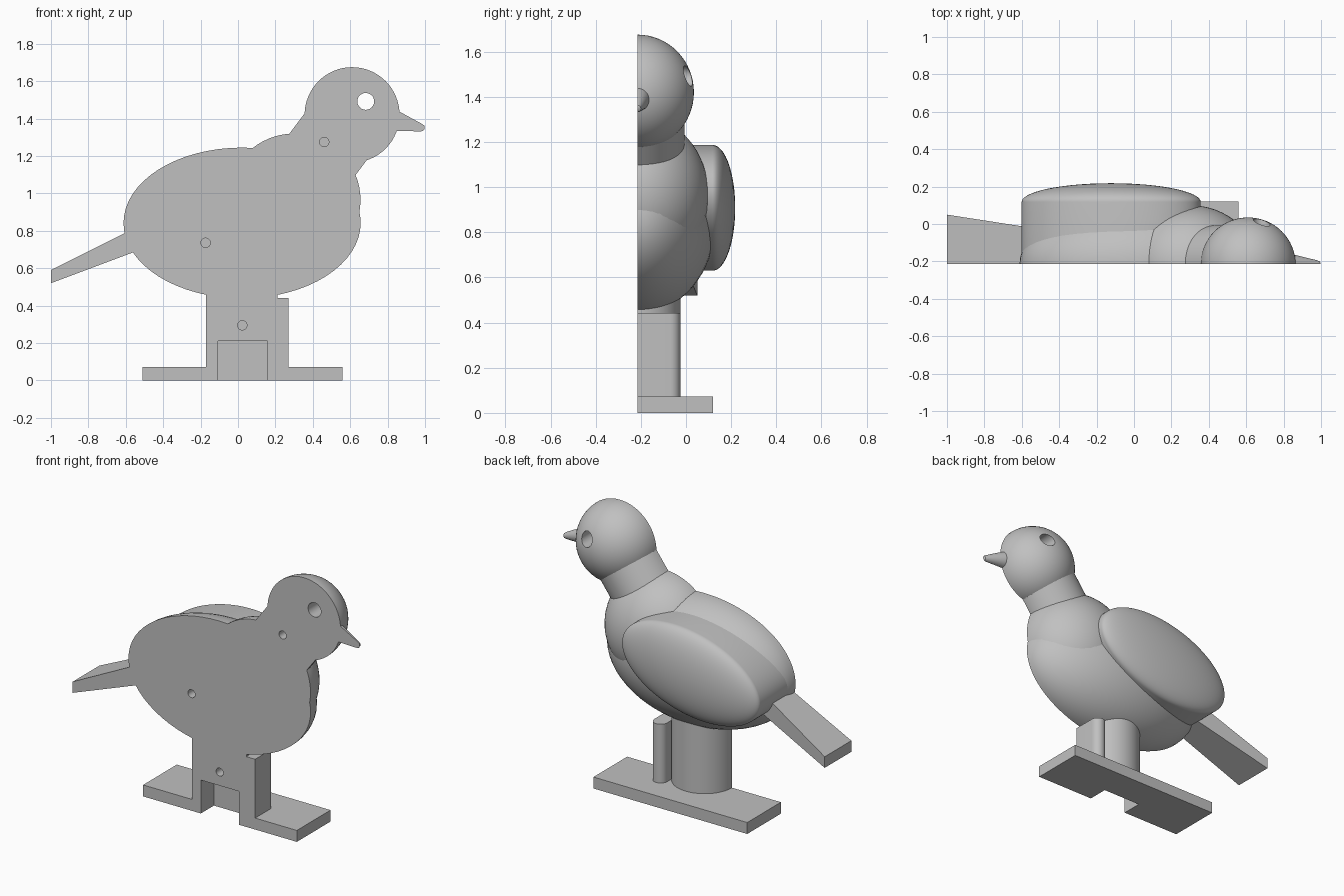
import bpy, bmesh
from math import pi, sin, cos, radians
from mathutils import Matrix, Vector

cube = bpy.data.objects.get("Cube")
if cube:
    bpy.data.objects.remove(cube)

MID = -0.215  # plane on which the bird is halved

grey = bpy.data.materials.new("plain_grey")
grey.use_nodes = True
GREY = (0.53, 0.53, 0.53, 1)
grey.diffuse_color = GREY
grey.node_tree.nodes["Principled BSDF"].inputs["Base Color"].default_value = GREY


def finish(name, bm, matrix):
    bmesh.ops.remove_doubles(bm, verts=bm.verts, dist=1e-5)
    bmesh.ops.transform(bm, matrix=matrix, verts=bm.verts)
    bmesh.ops.recalc_face_normals(bm, faces=bm.faces)
    mesh = bpy.data.meshes.new(name)
    bm.to_mesh(mesh)
    bm.free()
    mesh.materials.append(grey)
    obj = bpy.data.objects.new(name, mesh)
    bpy.context.scene.collection.objects.link(obj)
    return obj


def lathe(name, profile, matrix, steps=64):
    """Spin (radius, height) points about local z."""
    bm = bmesh.new()
    verts = [bm.verts.new((r, 0, h)) for r, h in profile]
    edges = [bm.edges.new(pair) for pair in zip(verts, verts[1:])]
    bmesh.ops.spin(bm, geom=verts + edges, cent=(0, 0, 0), axis=(0, 0, 1),
                   angle=2 * pi, steps=steps, use_merge=True)
    return finish(name, bm, matrix)


def prism(name, outline, low, high, matrix=Matrix()):
    """Extrude an (x, y) outline along local z."""
    bm = bmesh.new()
    face = bm.faces.new([bm.verts.new((x, y, low)) for x, y in outline])
    new = bmesh.ops.extrude_face_region(bm, geom=[face])["geom"]
    bmesh.ops.translate(bm, vec=(0, 0, high - low),
                        verts=[v for v in new if isinstance(v, bmesh.types.BMVert)])
    return finish(name, bm, matrix)


def box(x0, x1, y0, y1):
    return [(x0, y0), (x1, y0), (x1, y1), (x0, y1)]


def arc(start, end, count=24):
    angles = [start + (end - start) * i / count for i in range(count + 1)]
    return [(cos(a), sin(a)) for a in angles]


def rod(r, low, high):
    return [(0, low), (r, low), (r, high), (0, high)]


def aim(x, z, direction):
    turn = Vector(direction).to_track_quat('Z', 'Y').to_matrix().to_4x4()
    return Matrix.Translation((x, MID, z)) @ turn


def ellipsoid(name, x, z, size):
    ball = [(max(r, 0), h) for r, h in arc(-pi / 2, pi / 2, 32)]
    return lathe(name, ball, Matrix.Translation((x, MID, z)) @ Matrix.Diagonal((*size, 1)))


TO_Y = Matrix.Rotation(-pi / 2, 4, 'X')  # local z becomes +y

# Head, beak, neck and body
parts = [
    ellipsoid("head", 0.61, 1.42, (0.254, 0.25, 0.255)),
    lathe("beak", [(0, 0), (0.07, 0), (0.021, 0.205), (0.015, 0.22), (0, 0.226)],
          aim(0.78, 1.405, (0.965, 0, -0.26))),
    lathe("neck", rod(0.208, -0.42, 0), aim(0.61, 1.42, (0.6, 0, 0.8))),
    ellipsoid("breast", 0.30, 0.965, (0.355, 0.315, 0.355)),
    ellipsoid("body", 0.022, 0.842, (0.634, 0.345, 0.403)),
]

# Wing: tilted oval block with a domed outer face
dome = [(r, h * 0.1) for r, h in arc(0, pi / 2, 20)]
dome[-1] = (0, 0.1)
tilt = (Matrix.Translation((-0.122, 0.118, 0.908)) @ Matrix.Rotation(radians(-12), 4, 'Y')
        @ TO_Y @ Matrix.Diagonal((0.486, 0.265, 1, 1)))
parts.append(lathe("wing", [(0, -0.4), (1, -0.4)] + dome, tilt, 96))

# Tail widens toward its tip
tail = prism("tail", [(-1, -0.52), (-1, -0.59), (-0.4, -0.89), (-0.4, -0.745)], -0.4, 0, TO_Y)
for v in tail.data.vertices:
    if v.co.y > -0.1:
        v.co.y = 0.05 - 0.155 * (v.co.x + 1)
parts.append(tail)

# Stand: round leg, slim round-ended post and flat base
rounded = [(0.225 + 0.045 * c, -0.07 + 0.045 * s) for c, s in arc(0, pi, 16)]
parts += [
    lathe("leg", rod(0.19, 0.01, 0.6), Matrix.Translation((0.02, MID, 0))),
    prism("front_post", [(0.18, -0.4), (0.27, -0.4)] + rounded, 0.01, 0.442),
    prism("base", box(-0.51, 0.56, -0.4, 0.12), 0, 0.072),
]

# Cutters: halving block, eye hole, peg holes and base notch
cutters = [prism("halving_block", box(-2, 2, -2, MID), -1, 3)]
for name, x, z, r, depth in (("eye_hole", 0.683, 1.492, 0.045, 0.6),
                             ("neck_peg", 0.461, 1.275, 0.025, 0.1),
                             ("body_peg", -0.173, 0.736, 0.025, 0.1),
                             ("leg_peg", 0.023, 0.295, 0.025, 0.1)):
    cutters.append(lathe(name, rod(r, -0.1, depth),
                         Matrix.Translation((x, MID, z)) @ TO_Y, 32))
cutters.append(prism("base_notch", box(-0.108, 0.157, -0.5, -0.085), -0.1, 0.21))
for cutter in cutters:
    cutter.hide_render = True

# Cut every part, then smooth the curved faces
for part in parts:
    bpy.ops.object.select_all(action='DESELECT')
    part.select_set(True)
    bpy.context.view_layer.objects.active = part
    for cutter in cutters:
        cut = part.modifiers.new(cutter.name, 'BOOLEAN')
        cut.operation, cut.solver, cut.object = 'DIFFERENCE', 'EXACT', cutter
        bpy.ops.object.modifier_apply(modifier=cut.name)
    bpy.ops.object.shade_smooth_by_angle(angle=radians(30))
for cutter in cutters:
    bpy.data.objects.remove(cutter)
